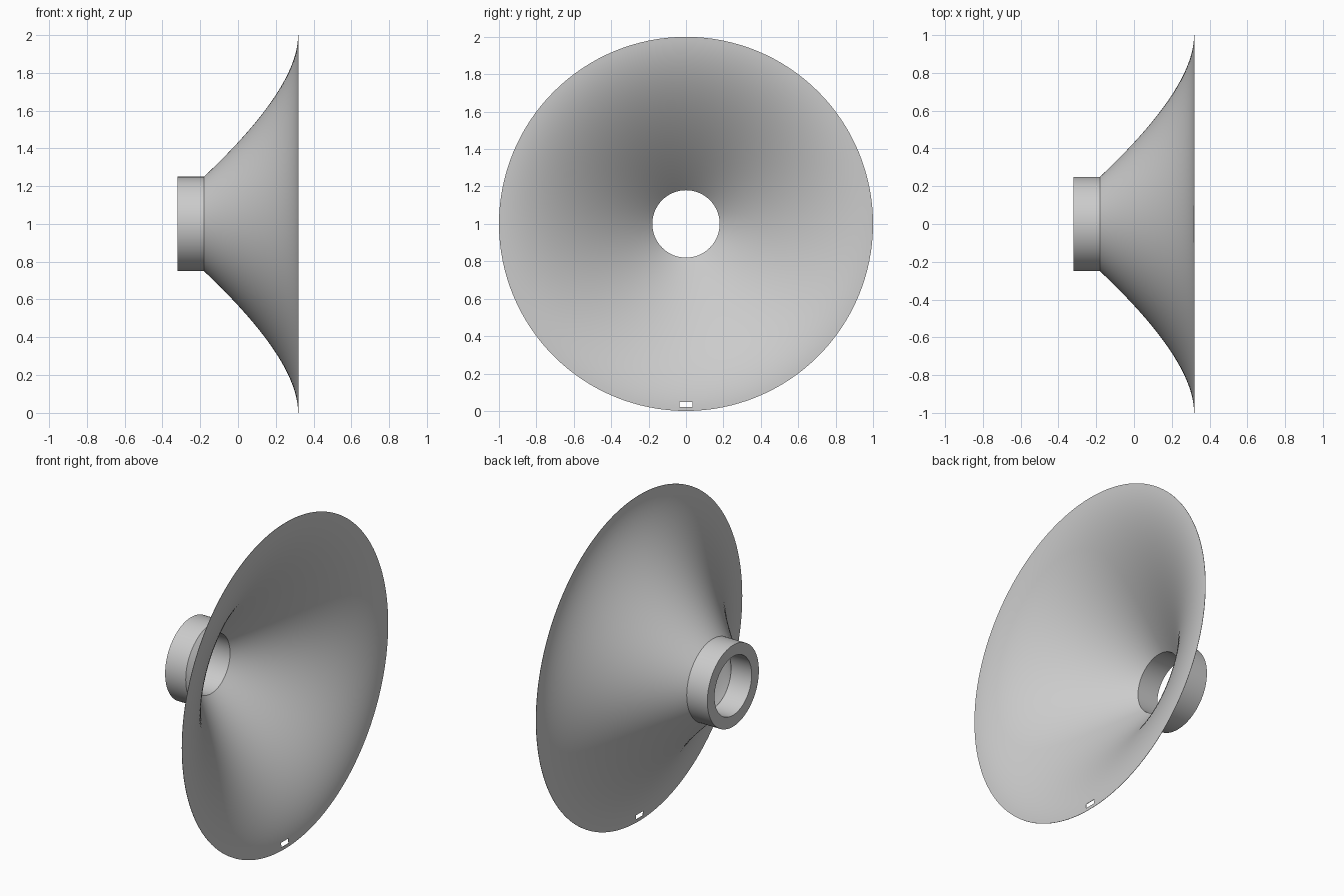
import bpy, bmesh, math
from mathutils import Vector, Matrix

cube = bpy.data.objects.get("Cube")
if cube:
    bpy.data.objects.remove(cube)

SEGMENTS = 128
AXIS_HEIGHT = 1.0

grey = bpy.data.materials.new("plain grey")
grey.use_nodes = True
colour = (0.6, 0.6, 0.6, 1)
grey.diffuse_color = colour
grey.node_tree.nodes["Principled BSDF"].inputs["Base Color"].default_value = colour


def flare(start, control, end, steps=28):
    """Points (x, radius) along a curve with one control point."""
    a, b, c = Vector(start), Vector(control), Vector(end)
    ts = [i / steps for i in range(steps + 1)]
    return [a * (1 - t) ** 2 + b * 2 * t * (1 - t) + c * t * t for t in ts]


def revolve(name, profile):
    """Spin a closed (x, radius) profile around the x axis."""
    bm = bmesh.new()
    rings = []
    for i in range(SEGMENTS):
        a = 2 * math.pi * i / SEGMENTS
        rings.append([bm.verts.new((x, r * math.sin(a), AXIS_HEIGHT + r * math.cos(a)))
                      for x, r in profile])
    n = len(profile)
    for i in range(SEGMENTS):
        p, q = rings[i], rings[(i + 1) % SEGMENTS]
        for j in range(n):
            k = (j + 1) % n
            bm.faces.new((p[j], p[k], q[k], q[j]))
    bmesh.ops.recalc_face_normals(bm, faces=bm.faces)
    return finish(name, bm)


def finish(name, bm):
    mesh = bpy.data.meshes.new(name)
    bm.to_mesh(mesh)
    bm.free()
    mesh.materials.append(grey)
    obj = bpy.data.objects.new(name, mesh)
    bpy.context.collection.objects.link(obj)
    return obj


# Collar and flared dish as one turned shell, tapering to a thin rim
outside = flare((-0.18, 0.25), (0.318, 0.72), (0.318, 1.0))
inside = flare((-0.18, 0.18), (0.32, 0.70), (0.32, 1.0))
collar = [(-0.32, 0.18), (-0.32, 0.25)]
dish = revolve("flared_dish", collar + outside + inside[::-1])

# Small rectangular slot near the bottom of the rim
bm = bmesh.new()
bmesh.ops.create_cube(bm, size=1, matrix=Matrix.Translation((0.3, 0, 0.035))
                      @ Matrix.Diagonal((0.2, 0.07, 0.028, 1)))
cutter = finish("slot_cutter", bm)
cutter.hide_render = True
cutter.display_type = 'WIRE'
cut = dish.modifiers.new("slot", 'BOOLEAN')
cut.operation = 'DIFFERENCE'
cut.solver = 'EXACT'
cut.object = cutter

bpy.ops.object.select_all(action='DESELECT')
dish.select_set(True)
bpy.context.view_layer.objects.active = dish
bpy.ops.object.modifier_apply(modifier=cut.name)
bpy.data.objects.remove(cutter)
bpy.ops.object.shade_smooth_by_angle(angle=math.radians(30))
